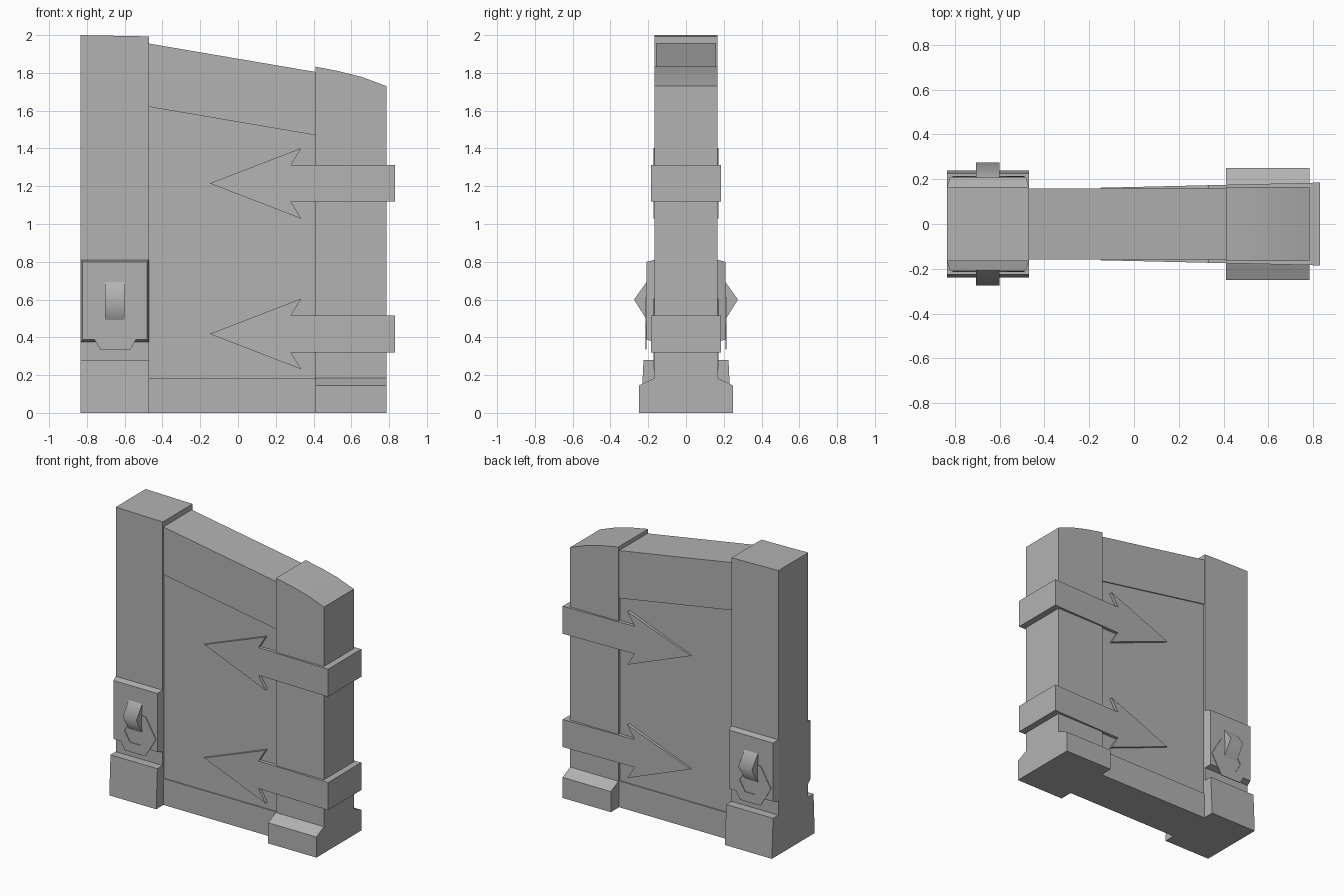
import bpy, bmesh, math

cube = bpy.data.objects.get("Cube")
if cube:
    bpy.data.objects.remove(cube, do_unlink=True)

grey = bpy.data.materials.new("stone_grey")
grey.use_nodes = True
colour = (0.45, 0.45, 0.45, 1)
grey.diffuse_color = colour
grey.node_tree.nodes["Principled BSDF"].inputs["Base Color"].default_value = colour


def loft(name, ring_a, ring_b, caps=True):
    """Solid between two matching closed rings of points."""
    bm = bmesh.new()
    a = [bm.verts.new(p) for p in ring_a]
    b = [bm.verts.new(p) for p in ring_b]
    n = len(a)
    for i in range(n):
        j = (i + 1) % n
        bm.faces.new((a[i], a[j], b[j], b[i]))
    if caps:
        bm.faces.new(a)
        bm.faces.new(b)
    bmesh.ops.recalc_face_normals(bm, faces=bm.faces)
    mesh = bpy.data.meshes.new(name)
    bm.to_mesh(mesh)
    bm.free()
    mesh.materials.append(grey)
    ob = bpy.data.objects.new(name, mesh)
    bpy.context.scene.collection.objects.link(ob)
    return ob


def slab(name, outline, depth):
    """Front outline (x, z), as deep each way as depth(x)."""
    return loft(name, [(x, -depth(x), z) for x, z in outline],
                [(x, depth(x), z) for x, z in outline])


def bar(name, profile, x0, x1):
    """Side profile (y, z) run along x."""
    return loft(name, [(x0, y, z) for y, z in profile],
                [(x1, y, z) for y, z in profile])


def both(half):
    """Mirror a half profile to the other side."""
    return half + [(-y, z) for y, z in reversed(half)]


def smooth(ob, degrees):
    bpy.ops.object.select_all(action="DESELECT")
    ob.select_set(True)
    bpy.context.view_layer.objects.active = ob
    bpy.ops.object.shade_smooth_by_angle(angle=math.radians(degrees))


L0, L1, R0, R1 = -0.835, -0.47, 0.41, 0.785
POST, FRAME, PANEL = 0.166, 0.158, 0.15

# Posts
slab("tall_post", [(L0, 0), (L1, 0), (L1, 1.993), (L0, 2)], lambda x: POST)
short = slab("short_post", [(R0, 0), (R1, 0), (R1, 1.73), (0.66, 1.777),
                            (0.53, 1.81), (R0, 1.833)], lambda x: POST)
smooth(short, 20)

# Recessed panel with rails above and below
slab("panel", [(L1, 0.185), (R0, 0.185), (R0, 1.47), (L1, 1.62)], lambda x: PANEL)
slab("top_rail", [(L1, 1.62), (R0, 1.47), (R0, 1.805), (L1, 1.955)], lambda x: FRAME)
slab("bottom_rail", [(L1, 0), (R0, 0), (R0, 0.185), (L1, 0.185)], lambda x: FRAME)

# Feet
bar("tall_post_foot", both([(0.238, 0), (0.225, 0.28)]), L0, L1)
bar("short_post_foot", both([(0.25, 0), (0.25, 0.145), (POST, 0.185)]), R0, R1)

# Arrow straps wrapped around the short post, thinning towards the tip
for name, z in (("lower_strap", 0.418), ("upper_strap", 1.215)):
    upper = [(0.83, 0.097), (0.28, 0.097), (0.335, 0.187), (-0.15, 0)]
    outline = upper + [(x, -h) for x, h in reversed(upper[:-1])]
    slab(name, [(x, z + h) for x, h in outline],
         lambda x: 0.185 - 0.0236 * (0.83 - x))


def rect(x0, x1, z0, z1, y):
    return [(x0, y, z0), (x1, y, z0), (x1, y, z1), (x0, y, z1)]


def hexagon(radius, y):
    return [(-0.65 + radius * math.cos(i * math.pi / 3), y,
             0.475 + radius * math.sin(i * math.pi / 3)) for i in range(6)]


# Latch on each side of the tall post
for side, s in (("front", -1), ("back", 1)):
    loft(side + "_latch_plate", rect(L0, L1, 0.375, 0.81, s * POST),
         rect(L0 + 0.012, L1 - 0.012, 0.388, 0.80, s * 0.208))
    ring = loft(side + "_latch_ring", hexagon(0.16, s * 0.212),
                hexagon(0.083, s * 0.212), caps=False)
    thick = ring.modifiers.new("thickness", "SOLIDIFY")
    thick.thickness = 0.005
    thick.offset = 0
    hook = bar(side + "_latch_hook", [(s * 0.2, 0.705), (s * 0.275, 0.6),
                                      (s * 0.2, 0.48)], -0.705, -0.60)
    smooth(hook, 75)
